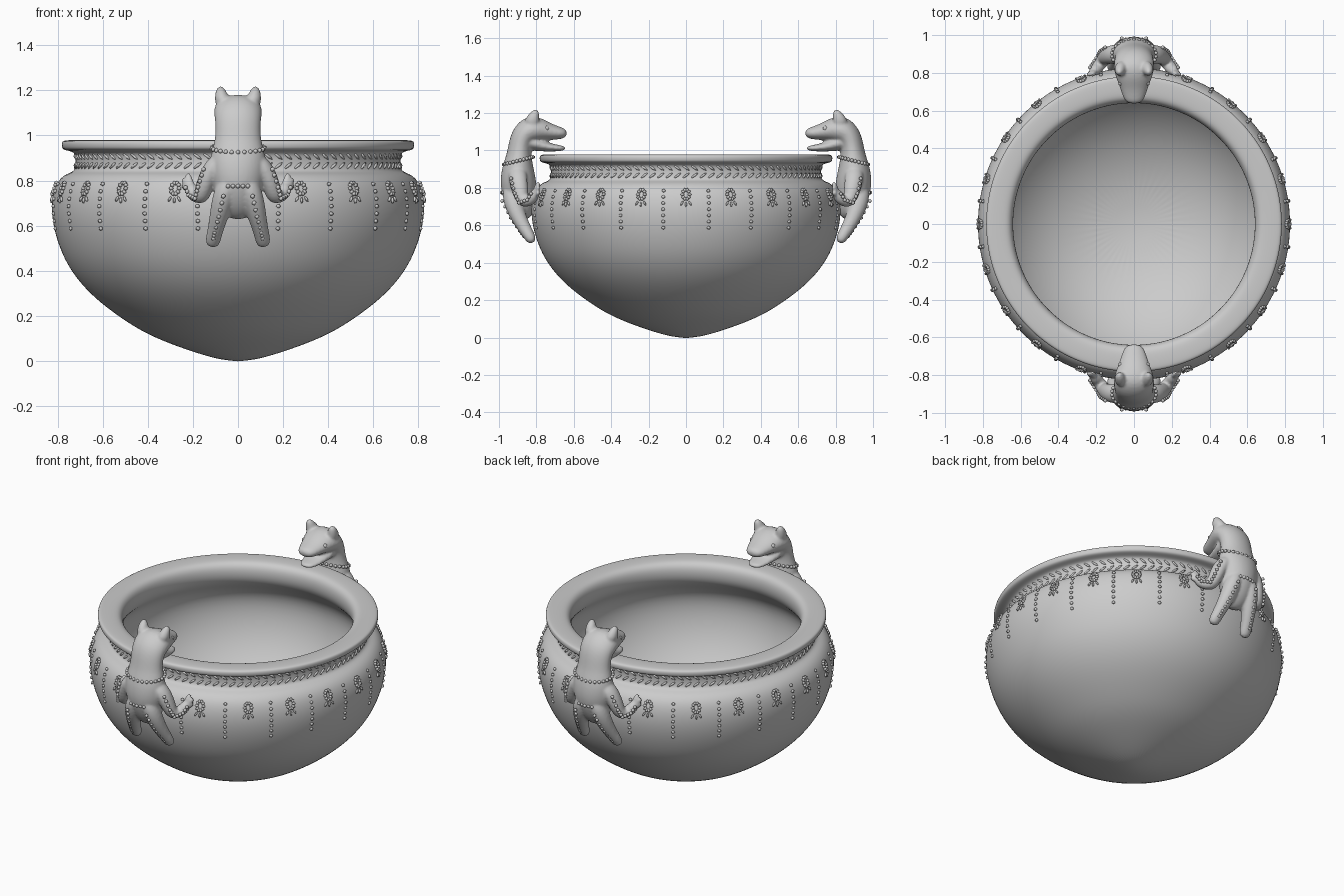
import bpy, bmesh, math
from mathutils import Vector, Matrix

if "Cube" in bpy.data.objects:
    bpy.data.objects.remove(bpy.data.objects["Cube"])

OUTER = [(0, -.004), (.11, .01), (.28, .066), (.41, .12), (.51, .182), (.61, .255), (.69, .33), (.75, .41),
         (.79, .49), (.82, .585), (.831, .67), (.825, .74), (.805, .795), (.77, .828), (.733, .838)]
NECK_RIM = [(.722, .86), (.722, .91), (.735, .93), (.778, .935), (.785, .95), (.785, .972), (.77, .98),
            (.69, .98), (.66, .97), (.641, .94)]
INNER = [(.641, .88), (.67, .83), (.74, .77), (.77, .67), (.735, .5), (.63, .33), (.46, .18), (.24, .09), (0, .06)]


def make_object(name, bm):
    bmesh.ops.recalc_face_normals(bm, faces=bm.faces[:])
    for f in bm.faces:
        f.smooth = True
    me = bpy.data.meshes.new(name)
    bm.to_mesh(me)
    bm.free()
    ob = bpy.data.objects.new(name, me)
    bpy.context.collection.objects.link(ob)
    return ob


def lathe(name, profile, n=48):
    bm = bmesh.new()
    rings = []
    for r, z in profile:
        k = n if r > 0 else 1
        rings.append([bm.verts.new((r * math.cos(2 * math.pi * i / n), r * math.sin(2 * math.pi * i / n), z))
                      for i in range(k)])
    for a, b in zip(rings, rings[1:]):
        for i in range(n):
            q = [a[i % len(a)], a[(i + 1) % len(a)], b[(i + 1) % len(b)], b[i % len(b)]]
            bm.faces.new(list(dict.fromkeys(q)))
    ob = make_object(name, bm)
    ob.modifiers.new("round", 'SUBSURF').levels = 2
    ob.modifiers["round"].render_levels = 2
    return ob


# Bowl with neck, flared rim and hollow inside
lathe("bowl", OUTER + NECK_RIM + INNER)


def surface(z):
    prof = OUTER[1:] + NECK_RIM[:3]
    for (r0, z0), (r1, z1) in zip(prof, prof[1:]):
        if z0 <= z <= z1:
            return r0 + (r1 - r0) * (z - z0) / (z1 - z0)


def bead(bm, mat, sub=1):
    bmesh.ops.create_icosphere(bm, subdivisions=sub, radius=1, matrix=mat)


def stud(bm, deg, z, w, h, roll=0, depth=.008, side=0):
    """Flattened bead lying on the bowl surface."""
    r = surface(z)
    t = math.radians(deg) + side / r
    out = Vector((math.sin(t), -math.cos(t), 0))
    tan = Vector((math.cos(t), math.sin(t), 0))
    up = (out * (surface(z + .01) - surface(z - .01)) + Vector((0, 0, .02))).normalized()
    nor = tan.cross(up)
    basis = Matrix((tan, up, nor)).transposed().to_4x4()
    bead(bm, Matrix.Translation(out * r + Vector((0, 0, z))) @ basis
         @ Matrix.Rotation(roll, 4, 'Z') @ Matrix.Diagonal((w, h, depth, 1)))


# Herringbone band around the neck
bm = bmesh.new()
for i in range(100):
    for z, roll in ((.907, -.65), (.866, .65)):
        stud(bm, i * 3.6, z, .026, .007, roll)
make_object("neck_herringbone", bm)

# Medallions and hanging bead strings around the shoulder
bm = bmesh.new()
medals = [20, 39, 56, 73, 90, 107, 124, 141, 160]
strings = [12.5, 30, 48, 65, 81.5, 98.5, 115, 132, 150, 167.5]
for half in (0, 180):
    for a in medals:
        for k in range(10):
            u = 2 * math.pi * k / 10
            stud(bm, a + half, .765 + .025 * math.sin(u), .011, .009, u, .01, .019 * math.cos(u))
        for s in (-1, 0, 1):
            stud(bm, a + half, .712 + (.006 if s else 0), .006, .015, s * .5, side=s * .022)
    for a in strings:
        for k in range(7):
            stud(bm, a + half, .785 - k * .033, .011, .01)
make_object("shoulder_ornament", bm)


def tube(bm, path, n=10):
    """Loft of ellipses; each point is x, outward, z, half width, half depth."""
    pts = [Vector((p[0], -p[1], p[2])) for p in path]
    rings = []
    for i, p in enumerate(pts):
        t = (pts[min(i + 1, len(pts) - 1)] - pts[max(i - 1, 0)]).normalized()
        sx = (Vector((1, 0, 0)) - t * t.x).normalized()
        sy = t.cross(sx)
        w, d = path[i][3] * 1.05, path[i][4] * 1.05
        rings.append([bm.verts.new(p + sx * w * math.cos(2 * math.pi * k / n) + sy * d * math.sin(2 * math.pi * k / n))
                      for k in range(n)])
    for a, b in zip(rings, rings[1:]):
        for k in range(n):
            bm.faces.new((a[k], a[(k + 1) % n], b[(k + 1) % n], b[k]))
    bm.faces.new(rings[0])
    bm.faces.new(rings[-1])


def mirrored(path, s):
    return [(p[0] * s,) + tuple(p[1:]) for p in path]


LEG = [(.035, .92, .82, .045, .06), (.065, .93, .73, .05, .055), (.085, .895, .64, .042, .042),
       (.103, .855, .57, .034, .034), (.112, .83, .53, .035, .03), (.115, .82, .505, .022, .018)]
ARM = [(.07, .90, .90, .04, .05), (.125, .90, .85, .04, .05), (.15, .885, .77, .04, .045),
       (.165, .865, .72, .038, .04), (.195, .825, .735, .035, .035), (.22, .80, .785, .028, .026)]
BODY = [(0, .85, .63, .04, .03), (0, .875, .68, .085, .065), (0, .89, .75, .105, .09), (0, .897, .83, .125, .10),
        (0, .90, .91, .125, .085), (0, .892, .97, .105, .068), (0, .887, 1.03, .10, .063),
        (0, .868, 1.085, .105, .07), (0, .825, 1.115, .11, .08), (0, .78, 1.11, .098, .065),
        (0, .73, 1.10, .078, .046), (0, .68, 1.093, .062, .035), (0, .635, 1.09, .042, .022)]
JAW = [(0, .86, 1.055, .09, .05), (0, .79, 1.03, .075, .036), (0, .72, 1.014, .06, .02), (0, .64, 1.011, .042, .014)]

# Crouching animal handle: body, head, jaw, limbs and ears fused together
bm = bmesh.new()
tube(bm, BODY)
tube(bm, JAW)
for s in (-1, 1):
    tube(bm, mirrored(LEG, s))
    tube(bm, mirrored(ARM, s))
    for x, z in ((.25, .775), (.248, .81), (.225, .835)):
        tube(bm, mirrored([(.205, .805, .765, .018, .018), ((.205 + x) / 2, .80, (.765 + z) / 2, .017, .017),
                           (x, .785, z, .012, .012)], s), 8)
    tube(bm, mirrored([(.062, .83, 1.13, .04, .05), (.076, .815, 1.18, .032, .035), (.08, .797, 1.22, .013, .013)], s), 8)
handle = make_object("animal_handle_front", bm)
handle.modifiers.new("round", 'SUBSURF').levels = 2
rm = handle.modifiers.new("fuse", 'REMESH')
rm.mode = 'VOXEL'
rm.voxel_size = .008
rm.use_smooth_shade = True
sm = handle.modifiers.new("soften", 'SMOOTH')
sm.factor, sm.iterations = .5, 4

# Bead trim: collar, limb rows, belt, and the eyes
bm = bmesh.new()


def dot(x, out, z, r=.011):
    bead(bm, Matrix.Translation((x, -out, z)) @ Matrix.Scale(r, 4))


for k in range(26):
    u = 2 * math.pi * k / 26
    dot(.117 * math.sin(u), .896 + .078 * math.cos(u), .945 - .02 * math.cos(u))
for k in range(-2, 3):
    dot(k * .022, .985 - abs(k) * .004, .775)
for s in (-1, 1):
    for path, side in ((LEG[1:5], 0), (ARM[1:], .7)):
        for a, b in zip(path, path[1:]):
            for f in (0, .33, .67):
                x, o, z, w, d = (p + (q - p) * f for p, q in zip(a, b))
                dot(s * (x + side * w), o + d * (.97 if not side else .7), z)
    dot(s * .07, .745, 1.118, .015)
trim = make_object("animal_trim_front", bm)

# Matching handle on the far side
for ob, name in ((handle, "animal_handle_back"), (trim, "animal_trim_back")):
    twin = ob.copy()
    twin.name = name
    twin.rotation_euler.z = math.pi
    bpy.context.collection.objects.link(twin)
